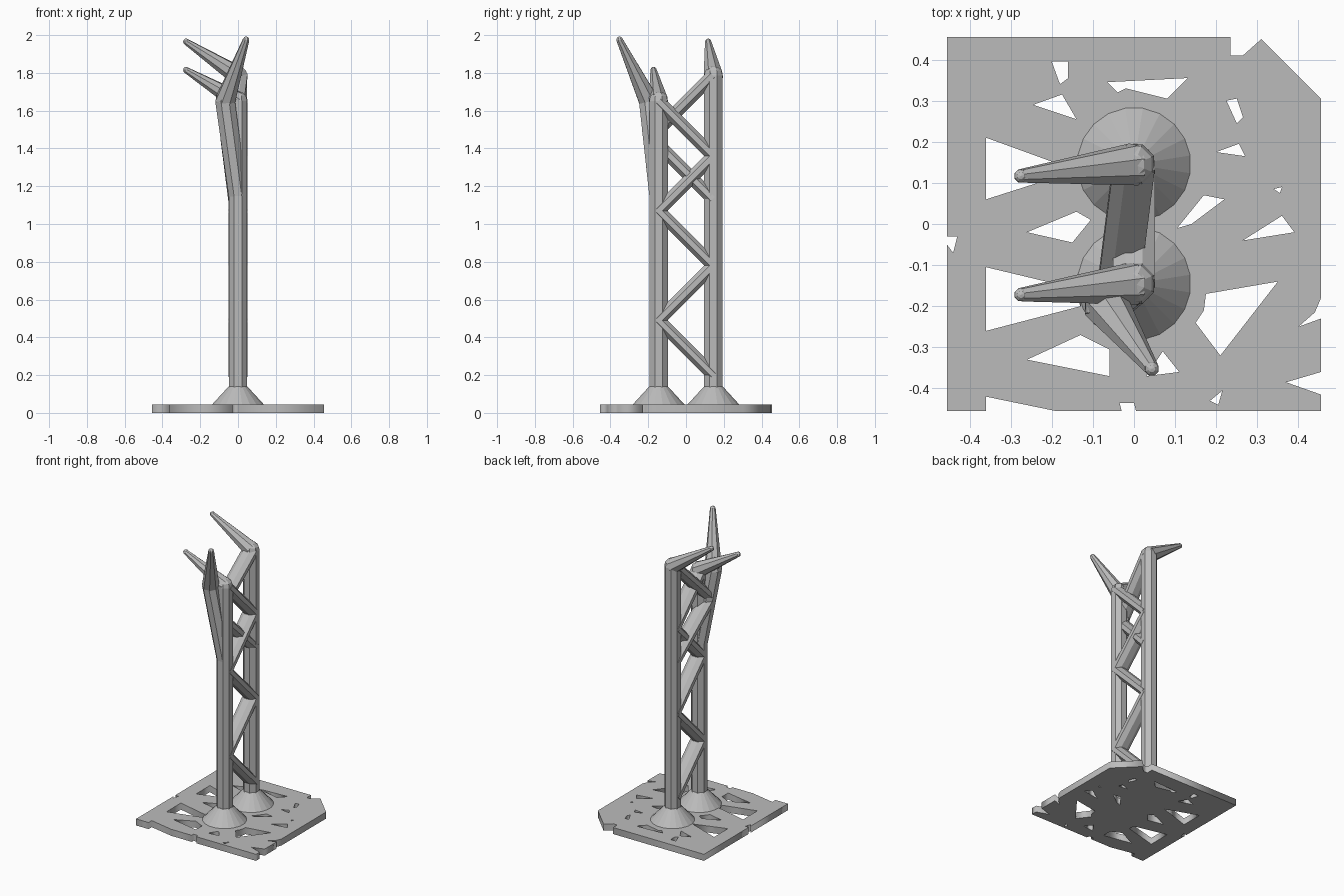
import bpy, bmesh, math
from mathutils import Vector, Matrix

cube = bpy.data.objects.get("Cube")
if cube:
    bpy.data.objects.remove(cube, do_unlink=True)

grey = bpy.data.materials.new("plain grey")
grey.use_nodes = True
grey.diffuse_color = (0.5, 0.5, 0.5, 1)
grey.node_tree.nodes["Principled BSDF"].inputs["Base Color"].default_value = grey.diffuse_color


def add_object(name, bm):
    mesh = bpy.data.meshes.new(name)
    bm.to_mesh(mesh)
    bm.free()
    mesh.materials.append(grey)
    obj = bpy.data.objects.new(name, mesh)
    bpy.context.collection.objects.link(obj)
    return obj


def rod(bm, start, end, r1, r2, sides=8, squash=1.0):
    """Straight tapered rod; squash flattens it across the x direction."""
    a, b = Vector(start), Vector(end)
    z = (b - a).normalized()
    x = Vector((1, 0, 0))
    x = (x - z * x.dot(z)).normalized()
    y = z.cross(x)
    frame = Matrix((x, y, z)).transposed().to_4x4()
    place = Matrix.Translation((a + b) / 2) @ frame
    place = place @ Matrix.Diagonal((1, squash, 1, 1)) @ Matrix.Rotation(math.pi / sides, 4, 'Z')
    bmesh.ops.create_cone(bm, cap_ends=True, segments=sides, radius1=r1, radius2=r2,
                          depth=(b - a).length, matrix=place)


def ball(bm, centre, radius):
    place = Matrix.Translation(centre) @ Matrix.Rotation(math.pi / 8, 4, 'Z')
    bmesh.ops.create_uvsphere(bm, u_segments=8, v_segments=6, radius=radius, matrix=place)


def limb(name, points, radii):
    """Chain of rods with rounded joints and a rounded tip."""
    bm = bmesh.new()
    for i in range(len(points) - 1):
        rod(bm, points[i], points[i + 1], radii[i], radii[i + 1])
    for p, r in zip(points[1:], radii[1:]):
        ball(bm, p, r)
    add_object(name, bm)


# Base plate: notched outline with irregular holes, in hundredths
outline = [(-45.5, 45.5), (23.5, 45.5), (23.5, 41), (26.5, 41), (31, 45), (45.5, 30.5),
           (45.5, -18), (44, -21.5), (40, -25), (45.5, -23), (45.5, -36), (37, -38.5),
           (45.5, -41.5), (45.5, -45.5), (0.5, -45.5), (0, -43.5), (-3.5, -43.5),
           (-3, -45.5), (-19, -45.5), (-36, -42), (-36, -45.5), (-45.5, -45.5),
           (-45.5, -5), (-44, -7), (-43, -3), (-45.5, -3)]
holes = [
    [(-20, 39.5), (-16, 39.5), (-16, 35.5), (-18, 34)],
    [(-24.5, 29), (-17.5, 31.5), (-14, 25.5)],
    [(-6.5, 34.5), (13, 35.5), (8, 30.5), (-2, 33), (-4, 32)],
    [(22.5, 30), (25, 30.5), (26.5, 26), (25, 24.5)],
    [(20, 17.5), (25.5, 19.5), (27, 16.5)],
    [(17, 7), (22, 6), (14, 0), (10.5, -1)],
    [(36, 2), (39, -2), (26.5, -4)],
    [(34, 8.5), (36, 9), (35.5, 7.5)],
    [(-36, 21), (-36, 6), (-14, 13)],
    [(-26, -2), (-14, 3), (-10.5, 1), (-15, -4.5)],
    [(-36, -10.5), (-36, -26), (-13, -20), (-13, -16)],
    [(-26, -33), (-13, -27), (-6, -30.5), (-6, -37)],
    [(35, -14), (17.5, -17), (17, -21), (15, -24), (21, -32)],
    [(3, -37), (11, -36), (7, -31)],
    [(18.5, -43), (21.5, -40.5), (20.5, -44)],
]
curve = bpy.data.curves.new("base_outline", 'CURVE')
curve.dimensions = '2D'
curve.fill_mode = 'BOTH'
curve.extrude = 0.0225
for loop in [outline] + holes:
    spline = curve.splines.new('POLY')
    spline.points.add(len(loop) - 1)
    for point, (x, y) in zip(spline.points, loop):
        point.co = (x / 100, y / 100, 0, 1)
    spline.use_cyclic_u = True
helper = bpy.data.objects.new("base_outline", curve)
bpy.context.collection.objects.link(helper)
bpy.context.view_layer.update()
evaluated = helper.evaluated_get(bpy.context.evaluated_depsgraph_get())
bm = bmesh.new()
bm.from_mesh(evaluated.to_mesh())
evaluated.to_mesh_clear()
bmesh.ops.remove_doubles(bm, verts=bm.verts, dist=0.0001)
bmesh.ops.recalc_face_normals(bm, faces=bm.faces)
bpy.data.objects.remove(helper, do_unlink=True)
base = add_object("base_plate", bm)
base.location.z = 0.0225

# Columns with conical feet and a tapered arm on top
GAP = 0.145
R = 0.053
for side, y, top, tip in (("front", -GAP, 1.65, (-0.275, -0.172, 1.815)),
                          ("back", GAP, 1.785, (-0.275, 0.117, 1.965))):
    bm = bmesh.new()
    rod(bm, (0, y, 0.04), (0, y, 0.14), 0.143, 0.05, sides=20)
    add_object(side + "_foot", bm)
    limb(side + "_column_and_arm", [(0, y, 0.04), (0, y, top), tip], [R, R, 0.017])

# Side branch leaning off the front column
limb("front_branch", [(0, -GAP, 1.15), (-0.068, -0.197, 1.65), (0.043, -0.352, 1.975)],
     [R, 0.056, 0.018])

# Zigzag braces between the columns, and two more to the branch
bm = bmesh.new()
path = [(0, GAP * (-1) ** i, 0.2 + 2 * GAP * i) for i in range(6)]
fork = (-0.042, -0.185, 1.46)
pairs = list(zip(path, path[1:])) + [((0, GAP, 1.13), fork), (fork, (0, GAP, 1.79))]
for start, end in pairs:
    rod(bm, start, end, 0.055, 0.055, squash=0.66)
add_object("cross_braces", bm)
